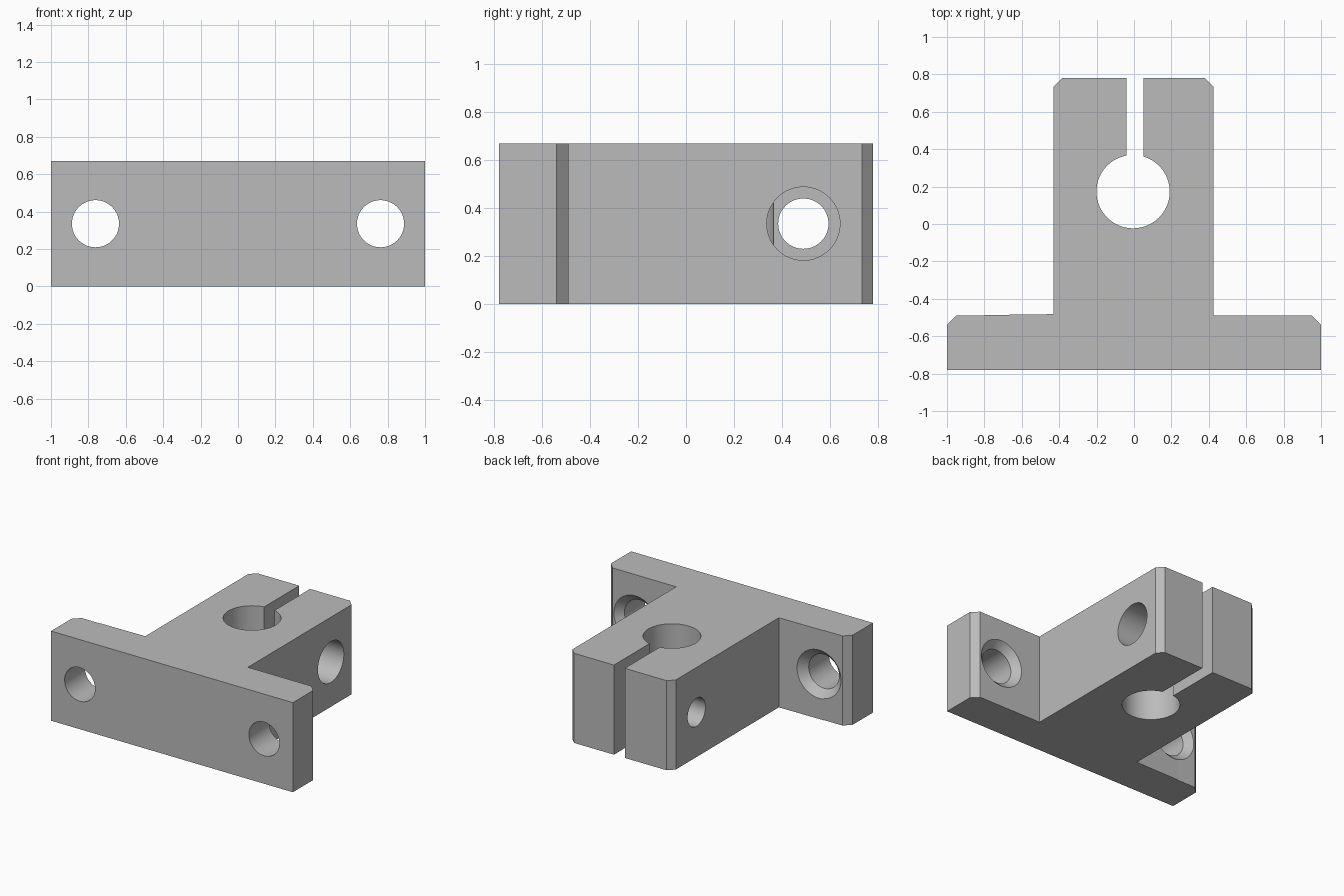
import bpy, bmesh
from math import acos, cos, sin, pi, radians
from mathutils import Matrix, Vector

cube = bpy.data.objects.get("Cube")
if cube:
    bpy.data.objects.remove(cube, do_unlink=True)

HEIGHT = 0.67
MID = HEIGHT / 2

grey = bpy.data.materials.new("plain grey")
grey.use_nodes = True
GREY = (0.5, 0.5, 0.5, 1)
grey.diffuse_color = GREY
grey.node_tree.nodes["Principled BSDF"].inputs["Base Color"].default_value = GREY


def add_object(name, bm):
    bmesh.ops.recalc_face_normals(bm, faces=bm.faces)
    mesh = bpy.data.meshes.new(name)
    bm.to_mesh(mesh)
    bm.free()
    mesh.materials.append(grey)
    obj = bpy.data.objects.new(name, mesh)
    bpy.context.collection.objects.link(obj)
    return obj


def cut_hole(target, start, end, r1, r2):
    """Subtract a round or tapered hole running from start to end."""
    start, end = Vector(start), Vector(end)
    axis = end - start
    turn = axis.to_track_quat('Z', 'Y').to_matrix().to_4x4()
    bm = bmesh.new()
    bmesh.ops.create_cone(bm, cap_ends=True, segments=64, radius1=r1, radius2=r2,
                          depth=axis.length,
                          matrix=Matrix.Translation((start + end) / 2) @ turn)
    cutter = add_object("hole_cutter", bm)
    cutter.hide_render = True
    mod = target.modifiers.new("hole", 'BOOLEAN')
    mod.operation = 'DIFFERENCE'
    mod.solver = 'EXACT'
    mod.object = cutter
    bpy.context.view_layer.objects.active = target
    bpy.ops.object.modifier_apply(modifier=mod.name)
    bpy.data.objects.remove(cutter, do_unlink=True)


# Bore arc, open at the clamping slit
cx, cy, r = -0.005, 0.173, 0.196
slit_left, slit_right = -0.04, 0.05
a0 = acos((slit_right - cx) / r)
a1 = acos((slit_left - cx) / r) - 2 * pi
steps = 64
bore = [(cx + r * cos(a0 + (a1 - a0) * i / steps),
         cy + r * sin(a0 + (a1 - a0) * i / steps)) for i in range(steps + 1)]

# T-shaped outline with chamfered corners, slit and bore
outline = [(-1, -0.78), (1, -0.78), (1, -0.54), (0.95, -0.49), (0.425, -0.49),
           (0.425, 0.735), (0.38, 0.78), (slit_right, 0.78)]
outline += bore
outline += [(slit_left, 0.78), (-0.385, 0.78), (-0.43, 0.735), (-0.43, -0.482),
            (-0.8, -0.487), (-0.8, -0.49), (-0.95, -0.49), (-1, -0.54)]

bm = bmesh.new()
base = bm.faces.new([bm.verts.new((x, y, 0)) for x, y in outline])
top = bmesh.ops.extrude_face_region(bm, geom=[base], use_keep_orig=True)["geom"]
bmesh.ops.translate(bm, vec=(0, 0, HEIGHT),
                    verts=[v for v in top if isinstance(v, bmesh.types.BMVert)])
bracket = add_object("shaft_clamp_bracket", bm)

# Flange mounting holes, countersunk at the back
for x in (-0.762, 0.762):
    cut_hole(bracket, (x, -1, MID), (x, -0.3, MID), 0.126, 0.126)
    cut_hole(bracket, (x, -0.55, MID), (x, -0.45, MID), 0.117, 0.217)

# Clamp screw hole: wide on one jaw, narrow on the other
cut_hole(bracket, (-0.6, 0.49, MID), (0.02, 0.49, MID), 0.105, 0.105)
cut_hole(bracket, (0.005, 0.49, MID), (0.6, 0.49, MID), 0.153, 0.153)

bpy.ops.object.select_all(action='DESELECT')
bracket.select_set(True)
bpy.context.view_layer.objects.active = bracket
bpy.ops.object.shade_smooth_by_angle(angle=radians(30))
